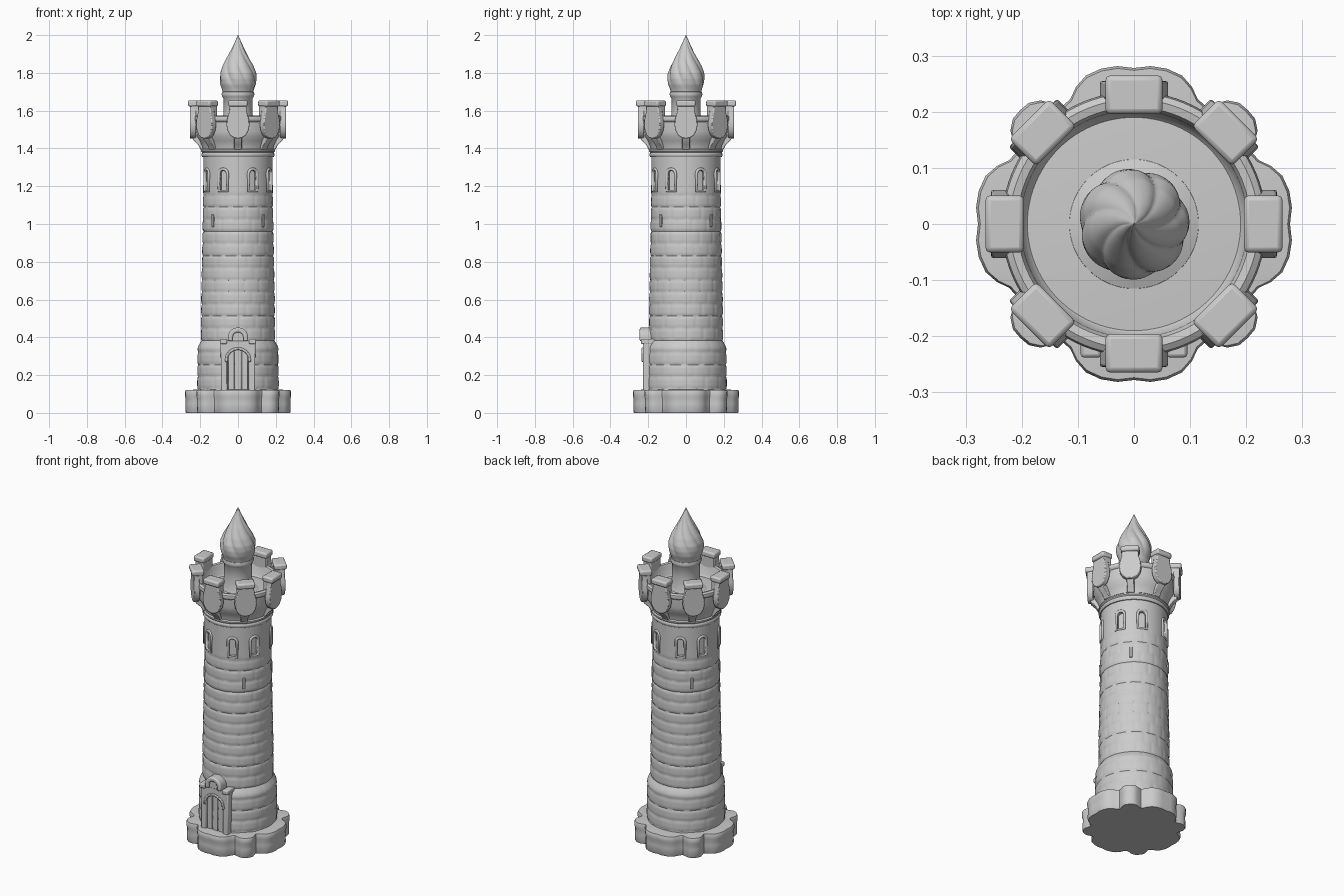
import bpy, bmesh
from math import sin, cos, pi, radians, atan2
from mathutils import Vector, Matrix

if "Cube" in bpy.data.objects:
    bpy.data.objects.remove(bpy.data.objects["Cube"])


def make(name, bm, bevel=0, segs=2):
    bmesh.ops.recalc_face_normals(bm, faces=bm.faces)
    me = bpy.data.meshes.new(name)
    bm.to_mesh(me)
    bm.free()
    ob = bpy.data.objects.new(name, me)
    bpy.context.collection.objects.link(ob)
    if bevel:
        m = ob.modifiers.new("bevel", 'BEVEL')
        m.width, m.segments, m.limit_method = bevel, segs, 'ANGLE'
        m.angle_limit = radians(40)
    return ob


def lerp(table, z):
    for (z0, r0), (z1, r1) in zip(table, table[1:]):
        if z <= z1:
            return r0 + (r1 - r0) * max(0, (z - z0) / (z1 - z0))
    return table[-1][1]


def stack(name, rings):
    """Closed solid through rings of points, capped at both ends."""
    bm = bmesh.new()
    loops = [[bm.verts.new(p) for p in ring] for ring in rings]
    n = len(loops[0])
    for a, b in zip(loops, loops[1:]):
        for i in range(n):
            j = (i + 1) % n
            bm.faces.new((a[i], a[j], b[j], b[i]))
    bm.faces.new(loops[0])
    bm.faces.new(loops[-1])
    return make(name, bm)


def polar(name, fn, zs, n):
    return stack(name, [[(fn(2*pi*i/n, z) * cos(2*pi*i/n), fn(2*pi*i/n, z) * sin(2*pi*i/n), z)
                         for i in range(n)] for z in zs])


def lathe(name, prof, n=96):
    return stack(name, [[(r*cos(2*pi*i/n), r*sin(2*pi*i/n), z) for i in range(n)]
                        for r, z in prof])


def place(deg):
    """Local x = sideways, local -y = outward; 0 degrees is the front."""
    return Matrix.Rotation(radians(deg), 4, 'Z')


def add_prism(bm, pts, vec, mat):
    a = [bm.verts.new(mat @ Vector(p)) for p in pts]
    b = [bm.verts.new(mat @ (Vector(p) + Vector(vec))) for p in pts]
    n = len(a)
    bm.faces.new(a)
    bm.faces.new(b[::-1])
    for i in range(n):
        bm.faces.new((a[i], a[(i+1) % n], b[(i+1) % n], b[i]))


def panel(name, outline, r0, r1, deg=0, bevel=0):
    """Extrude a sideways/up outline outward from radius r0 to r1."""
    bm = bmesh.new()
    add_prism(bm, [(x, -r0, z) for x, z in outline], (0, r0 - r1, 0), place(deg))
    return make(name, bm, bevel)


def rect(x0, x1, z0, z1):
    return [(x0, z0), (x1, z0), (x1, z1), (x0, z1)]


def arch(w, z0, spring, rise=None, n=12):
    """Open arch path from bottom left over to bottom right."""
    rise = rise or w
    return [(-w, z0)] + [(-w*cos(pi*i/n), spring + rise*sin(pi*i/n))
                         for i in range(n + 1)] + [(w, z0)]


# Lobed base plinth: four broad lobes and four narrow ones
half = [(0, .278), (6, .283), (12, .283), (18, .278), (23, .265), (27, .25), (31, .246),
        (34, .258), (37, .276), (41, .286), (45, .287)]
outline = []
for k in range(4):
    for d, r in half[:-1] + [(90 - d, r) for d, r in half[:0:-1]]:
        outline.append((r*cos(radians(d + 90*k)), r*sin(radians(d + 90*k))))
stack("base_plinth", [[(x*s, y*s, z) for x, y in outline] for s, z in
                      [(.975, 0), (.99, .006), (.985, .05), (.985, .075), (1, .09), (1, .11),
                       (.985, .12), (.7, .125)]])

# Tower shaft with soft stone courses
shape = [(.10, .217), (.34, .214), (.352, .211), (.375, .199), (.40, .196), (.6, .195),
         (.9, .189), (1.2, .184), (1.40, .183)]
COURSE = .064


def shaft(t, z):
    r = lerp(shape, z)
    fade = min(1, max(0, (1.19 - z) / .05))
    f = (z / COURSE) % 1
    row = int(z / COURSE)
    g = (t / (2*pi) * 14 + .5*(row % 2) + .13*sin(row*5.1)) % 1
    return r - fade * (.0055*abs(2*f - 1)**5 + .003*abs(2*g - 1)**10)


tower = polar("tower_shaft", shaft, [.10 + 1.29*i/150 for i in range(151)], 140)

# Arched windows in pairs, with an arrow slit under each pair
cut = bmesh.new()
for diag in (45, 135, 225, 315):
    for off in (-19.5, 19.5):
        path = arch(.020, 1.178, 1.265)
        add_prism(cut, [(x, -.163, z) for x, z in path], (0, -.06, 0), place(diag + off))
        cu = bpy.data.curves.new("window_frame", 'CURVE')
        cu.dimensions, cu.bevel_depth, cu.bevel_resolution = '3D', .008, 2
        sp = cu.splines.new('POLY')
        ring = arch(.025, 1.175, 1.266)
        sp.points.add(len(ring) - 1)
        for p, (x, z) in zip(sp.points, ring):
            p.co = (*(place(diag + off) @ Vector((x, -.182, z))), 1)
        sp.use_cyclic_u = True
        bpy.context.collection.objects.link(bpy.data.objects.new("window_frame", cu))
    panel("arrow_slit", rect(-.008, .008, .985, 1.05), .17, .193, diag, .003)
cutter = make("window_cutter", cut)
cutter.hide_render = True
cutter.hide_viewport = True
bo = tower.modifiers.new("windows", 'BOOLEAN')
bo.operation, bo.object, bo.solver = 'DIFFERENCE', cutter, 'EXACT'

# Ring moulding under the battlements
lathe("neck_ring", [(.17, 1.352), (.188, 1.354), (.194, 1.362), (.194, 1.372), (.189, 1.378),
                    (.195, 1.384), (.195, 1.392), (.188, 1.398), (.17, 1.40)])

# Flared parapet bowl with floor
lathe("parapet", [(.15, 1.385), (.186, 1.385), (.19, 1.41), (.202, 1.44), (.218, 1.465),
                  (.222, 1.49), (.224, 1.54), (.233, 1.546), (.236, 1.555), (.233, 1.568),
                  (.222, 1.575), (.208, 1.572), (.202, 1.56), (.199, 1.51), (.19, 1.50),
                  (.10, 1.505)])

# Merlons with caps, shields and corbels
shield = [(-.045, 1.625), (-.048, 1.59), (-.058, 1.555), (-.061, 1.525), (-.056, 1.495),
          (-.042, 1.47), (-.022, 1.456), (0, 1.452)]
shield += [(-x, z) for x, z in shield[-2::-1]]
corbel = [(.175, 1.395), (.198, 1.395), (.212, 1.42), (.238, 1.445), (.246, 1.475), (.175, 1.475)]
for k in range(8):
    a = 45*k
    panel("merlon", rect(-.046, .046, 1.50, 1.63), .202, .245, a, .004)
    panel("merlon_cap", rect(-.051, .051, 1.622, 1.655), .196, .265, a, .009)
    panel("shield", shield, .222, .255, a, .005)
    bm = bmesh.new()
    add_prism(bm, [(-.02, -r, z) for r, z in corbel], (.04, 0, 0), place(a))
    make("corbel", bm, .003)

# Torch stem and collar
lathe("torch_stem", [(.12, 1.49), (.115, 1.505), (.09, 1.515), (.08, 1.54), (.077, 1.60),
                     (.076, 1.665), (.084, 1.675), (.087, 1.687), (.083, 1.70), (.06, 1.705)], 64)

# Twisted flame
flame = [(1.69, .076), (1.715, .083), (1.74, .092), (1.77, .096), (1.80, .094), (1.84, .079),
         (1.88, .058), (1.92, .037), (1.96, .018), (1.985, .008), (2.0, .001)]


def fire(t, z):
    amp = .11 * min(1, max(0, (z - 1.70) / .10))
    wave = abs(sin(3.5*(t + 5*(z - 1.7)) + .3*sin(t)))
    return lerp(flame, z) * (1.03 - amp*(1 - wave)**1.3)


polar("flame", fire, [1.69 + .31*i/50 for i in range(51)], 112)

# Door: stone surround, planks, lintel caps and arched crest
panel("door_surround", [(-.09, .11), (-.092, .385), (.092, .385), (.09, .11)]
      + arch(.056, .11, .285, .05)[::-1], .16, .228, 0, .006)
for x in (-.036, 0, .036):
    panel("door_plank", rect(x - .0165, x + .0165, .11, .338 - abs(x)*.3), .17, .219, 0, .003)
for s in (-1, 1):
    panel("door_lintel_cap", rect(*sorted((s*.058, s*.095)), .365, .392), .16, .238, 0, .006)
panel("door_hood", arch(.068, .27, .285, .062) + arch(.054, .27, .285, .048)[::-1],
      .17, .235, 0, .004)
panel("door_crest", arch(.053, .38, .402, .05) + arch(.028, .38, .40, .026)[::-1],
      .17, .245, 0, .007)
panel("door_crest_fill", arch(.03, .38, .40, .03), .17, .232, 0, .003)

# Smooth shading with sharp edges kept
for ob in bpy.context.scene.objects:
    if ob.type == 'MESH' and ob is not cutter and not ob.hide_viewport:
        ob.select_set(True)
        bpy.context.view_layer.objects.active = ob
bpy.ops.object.shade_smooth_by_angle(angle=radians(40))
